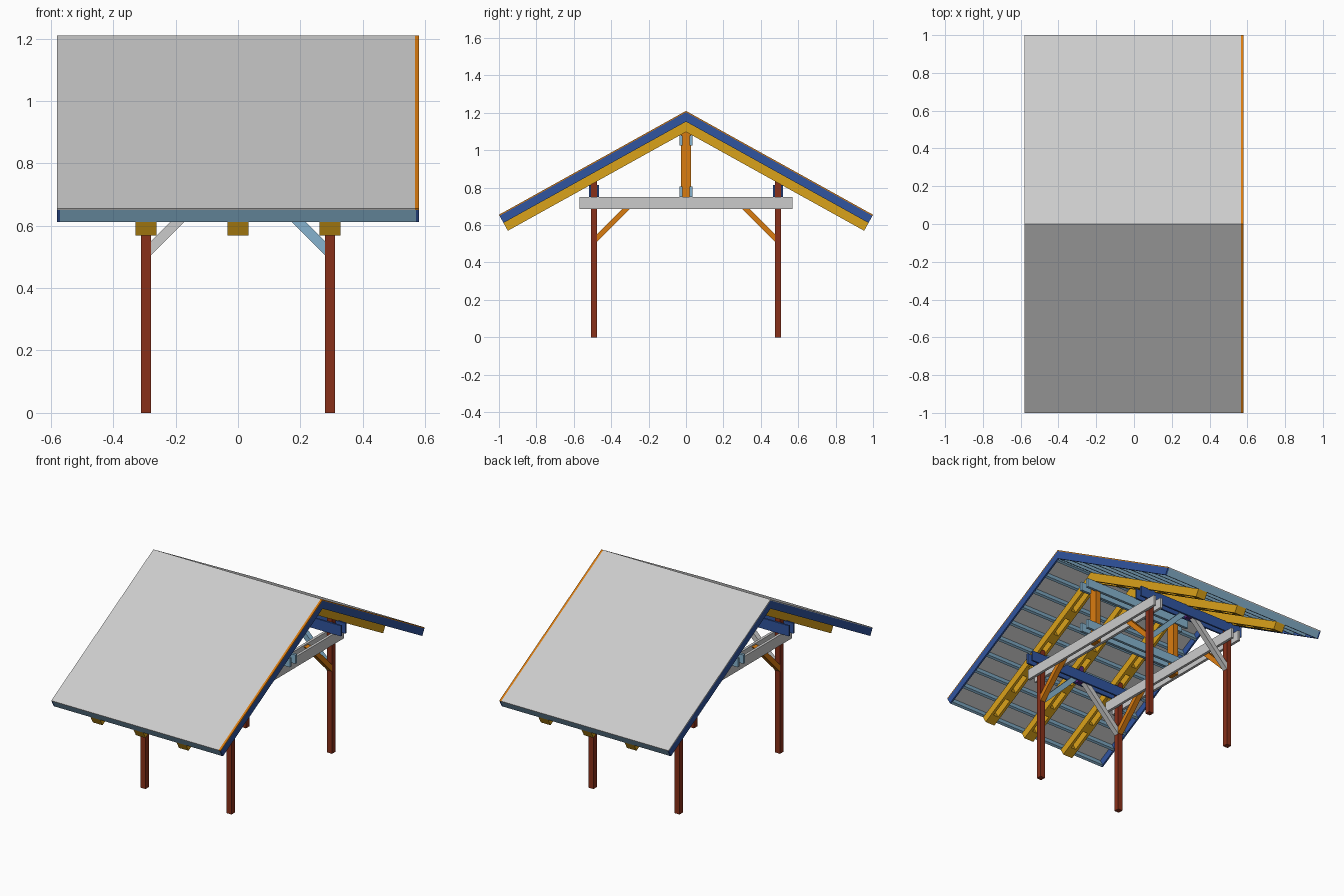
import bpy, bmesh, math

if "Cube" in bpy.data.objects:
    bpy.data.objects.remove(bpy.data.objects["Cube"])

T = math.atan(0.555)
S, C = math.sin(T), math.cos(T)
L = 1 / C            # slope length from ridge to eave
RIDGE = 1.21


def mat(name, rgb):
    m = bpy.data.materials.new(name)
    m.diffuse_color = (*rgb, 1)
    m.use_nodes = True
    m.node_tree.nodes["Principled BSDF"].inputs["Base Color"].default_value = m.diffuse_color
    return m


RED = mat("post_red", (0.25, 0.03, 0.01))
BLUE = mat("deep_blue", (0.03, 0.09, 0.35))
SKY = mat("light_blue", (0.24, 0.45, 0.62))
YELLOW = mat("rafter_yellow", (0.7, 0.36, 0.01))
ORANGE = mat("orange", (0.7, 0.2, 0.005))
PURPLE = mat("purple", (0.1, 0.02, 0.2))


def prism(name, pts, axis, a, b, m=None):
    """Extrude a 2D outline: axis 'x' takes (y, z) points, 'y' takes (x, z)."""
    bm = bmesh.new()
    rings = []
    for t in (a, b):
        rings.append([bm.verts.new((t, u, v) if axis == 'x' else (u, t, v)) for u, v in pts])
    n = len(pts)
    bm.faces.new(rings[0])
    bm.faces.new(rings[1])
    for i in range(n):
        j = (i + 1) % n
        bm.faces.new((rings[0][i], rings[0][j], rings[1][j], rings[1][i]))
    bmesh.ops.recalc_face_normals(bm, faces=bm.faces)
    me = bpy.data.meshes.new(name)
    bm.to_mesh(me)
    bm.free()
    if m:
        me.materials.append(m)
    ob = bpy.data.objects.new(name, me)
    bpy.context.collection.objects.link(ob)
    return ob


def box(name, x, y, z, m=None):
    return prism(name, [(y[0], z[0]), (y[1], z[0]), (y[1], z[1]), (y[0], z[1])], 'x', x[0], x[1], m)


def on_slope(side, s, d):
    """Point at distance s down the slope and depth d below the roof surface."""
    return side * (s * C - d * S), RIDGE - s * S - d * C


def slope_board(name, side, x, d, s=None, m=None):
    """Board lying in the roof slope; without s it runs mitred ridge to eave."""
    tops = (d[0] * S / C, L) if s is None else s
    bots = (d[1] * S / C, L) if s is None else s
    pts = [on_slope(side, tops[0], d[0]), on_slope(side, tops[1], d[0]),
           on_slope(side, bots[1], d[1]), on_slope(side, bots[0], d[1])]
    return prism(name, pts, 'x', x[0], x[1], m)


PX, PY = 0.295, 0.492     # post centres
W = 0.0165                # half timber width, also plank thickness
W2 = 2 * W
D1, D2, D3 = 0.006, 0.05, 0.098   # sheet, purlin and rafter depths

for side in (-1, 1):
    # roof covering and edge strip
    slope_board("roof_sheet", side, (-0.58, 0.567), (0, D1))
    slope_board("roof_edge_strip", side, (0.567, 0.58), (0, D1), m=ORANGE)
    # gable boards
    for x in (-0.58, 0.57):
        slope_board("gable_board", side, (x, x + 0.01), (D1, D2), m=BLUE)
    # purlins, the last one being the eave board
    n = 10
    for i in range(n):
        s = 0.035 + (L - 0.05) * i / (n - 1)
        slope_board("purlin", side, (-0.57, 0.57), (D1, D2), (s, s + 0.015), SKY)
    # doubled rafters with spacer blocks
    for x in (-PX, 0, PX):
        for a in (-W2, W):
            slope_board("rafter", side, (x + a, x + a + W), (D2, D3), m=YELLOW)
        for s in (0.28, 0.46, 0.72, 0.9, L - 0.06):
            slope_board("rafter_spacer", side, (x - W, x + W), (D2, D3), (s, s + 0.06), YELLOW)

    y = side * PY
    # doubled side beams and their middle strut
    for a in (-0.027, W):
        box("side_beam", (-0.38, 0.38), (y + a, y + a + 0.0105), (0.75, 0.815), BLUE)
    box("middle_strut", (-W, W), (y - W, y + W), (0.75, 0.855), PURPLE)

    for sx in (-1, 1):
        x = sx * PX
        # posts
        box("post", (x - W, x + W), (y - W, y + W), (0, 0.855), RED)
        # cross braces from post to tie beam
        f = PY - W
        pts = [(f, 0.51), (f, 0.552), (f - 0.19, 0.742), (f - 0.232, 0.742)]
        prism("cross_brace", [(side * u, v) for u, v in pts], 'x', x - W, x + W, ORANGE)
        # long braces meeting at the middle strut
        f = PX - W
        pts = [(f, 0.505), (f, 0.55), (W, 0.55 + f - W), (W, 0.505 + f - W)]
        prism("long_brace", [(sx * u, v) for u, v in pts], 'y', y - W, y + W,
              SKY if sx > 0 else None)

    # doubled tie beams and king posts at each end frame
    x = side * PX
    for a in (-W2, W):
        box("tie_beam", (x + a, x + a + W), (-0.57, 0.57), (0.685, 0.75))
    box("king_post", (x - W, x + W), (-0.028, 0.028), (0.69, 1.14), ORANGE)

    # doubled lengthwise beams clasping the king posts
    ys = sorted((side * 0.019, side * 0.036))
    box("upper_ridge_beam", (-0.38, 0.38), ys, (1.025, 1.08), SKY)
    box("lower_ridge_beam", (-0.38, 0.38), ys, (0.75, 0.805), SKY)
